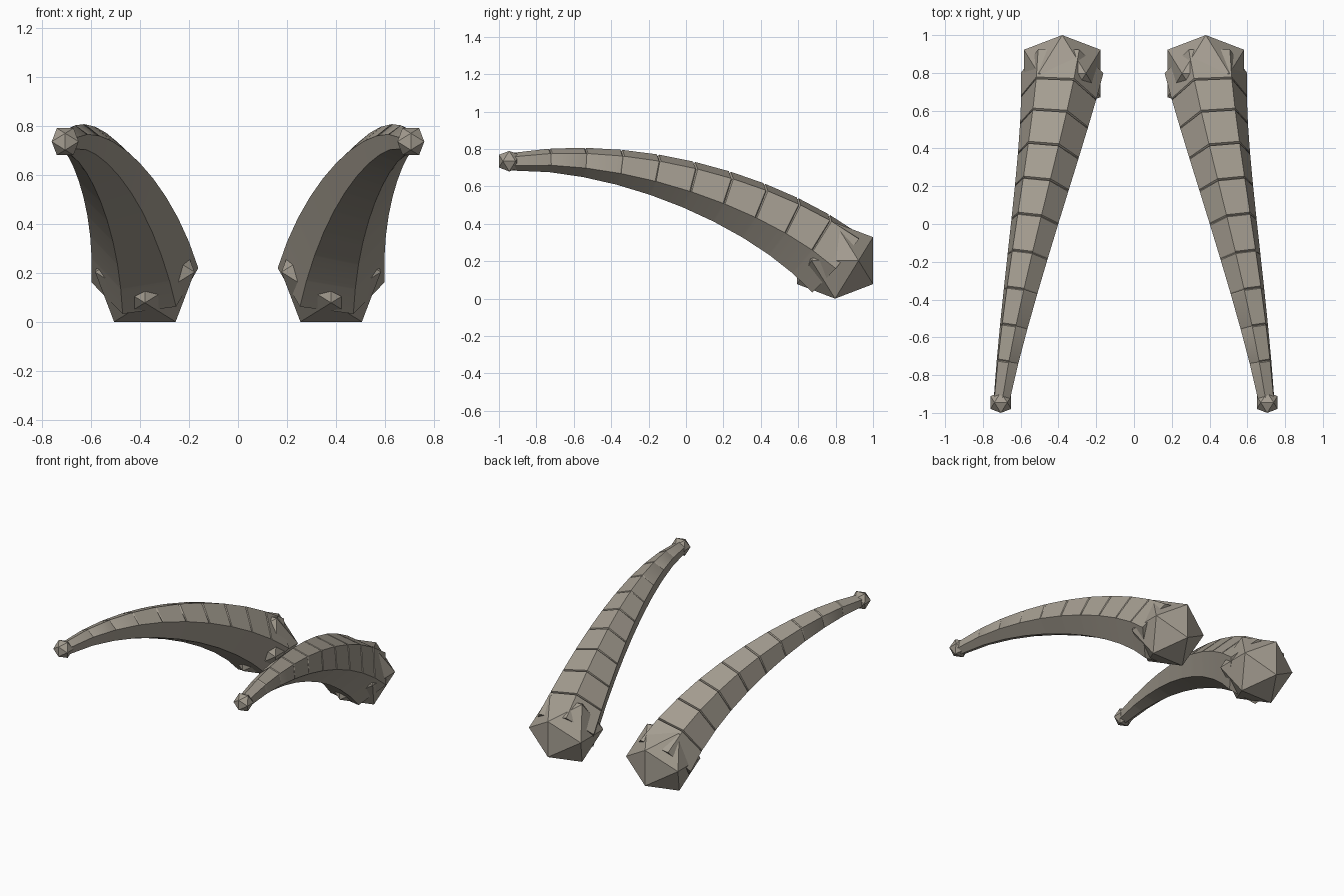
import bpy, bmesh
from math import cos, sin, radians, sqrt
from mathutils import Vector, Matrix

if "Cube" in bpy.data.objects:
    bpy.data.objects.remove(bpy.data.objects["Cube"], do_unlink=True)

bone = bpy.data.materials.new("grey_beige_horn")
bone.use_nodes = True
COLOUR = (0.37, 0.335, 0.28, 1)
bone.diffuse_color = COLOUR
bone.node_tree.nodes["Principled BSDF"].inputs["Base Color"].default_value = COLOUR

# Centre line of the left horn, from root to tip
P = [Vector(p) for p in ((.38, .8, .19), (.43, .38, .55), (.62, -.35, .787), (.703, -.945, .731))]
SEGMENTS = 10
GROOVE = 0.003


def centre(t):
    s = 1 - t
    return P[0] * s**3 + P[1] * 3 * s * s * t + P[2] * 3 * s * t * t + P[3] * t**3


def tangent(t):
    s = 1 - t
    return ((P[1] - P[0]) * s * s + (P[2] - P[1]) * 2 * s * t + (P[3] - P[2]) * t * t).normalized()


def finish(name, bm, side, angle):
    """Mirror to the wanted side, fix normals and make the object."""
    bm.transform(Matrix.Diagonal((side, 1, 1, 1)))
    bmesh.ops.recalc_face_normals(bm, faces=bm.faces)
    mesh = bpy.data.meshes.new(name)
    bm.to_mesh(mesh)
    bm.free()
    mesh.materials.append(bone)
    obj = bpy.data.objects.new(name, mesh)
    bpy.context.collection.objects.link(obj)
    bpy.ops.object.select_all(action='DESELECT')
    obj.select_set(True)
    bpy.context.view_layer.objects.active = obj
    bpy.ops.object.shade_smooth_by_angle(angle=radians(angle))


def hex_ring(bm, t, depth=0):
    """Six-sided section; depth sinks the two upper corners into a groove."""
    d = tangent(t)
    out = d.cross(Vector((0, 0, -1))).normalized()
    if out.x < 0:
        out = -out
    up = out.cross(d)
    if up.z < 0:
        up = -up
    radius = .046 + .174 * (1 - t)**1.08
    roll = 10 + 16 * t
    ring = []
    for k in range(6):
        a = radians(60 * k - roll)
        r = radius * (1 - depth) if k in (1, 2) else radius
        ring.append(bm.verts.new(centre(t) + (out * cos(a) + up * sin(a)) * r))
    return ring


def horn(name, side):
    bm = bmesh.new()
    rings = [hex_ring(bm, 0)]
    for i in range(1, SEGMENTS):
        t = .98 * i / SEGMENTS
        rings += [hex_ring(bm, t - GROOVE), hex_ring(bm, t, .08), hex_ring(bm, t + GROOVE)]
    rings.append(hex_ring(bm, 1))
    for a, b in zip(rings, rings[1:]):
        for k in range(6):
            n = (k + 1) % 6
            bm.faces.new((a[k], a[n], b[n], b[k]))
    bm.faces.new(rings[0])
    bm.faces.new(rings[-1])
    finish(name, bm, side, 28)


def knob(name, side, location, half_width):
    """Twenty-sided faceted ball resting on one of its edges."""
    bm = bmesh.new()
    a, h = half_width, half_width * 2 / (1 + sqrt(5))
    for i in (-1, 1):
        for j in (-1, 1):
            for v in ((i * h, 0, j * a), (0, i * a, j * h), (i * a, j * h, 0)):
                bm.verts.new(Vector(v) + Vector(location))
    bmesh.ops.convex_hull(bm, input=bm.verts)
    finish(name, bm, side, 28)


for label, side in (("left", 1), ("right", -1)):
    horn(label + "_horn", side)
    knob(label + "_root_knob", side, (.38, .797, .203), .203)
    knob(label + "_tip_knob", side, (.705, -.945, .735), .055)
